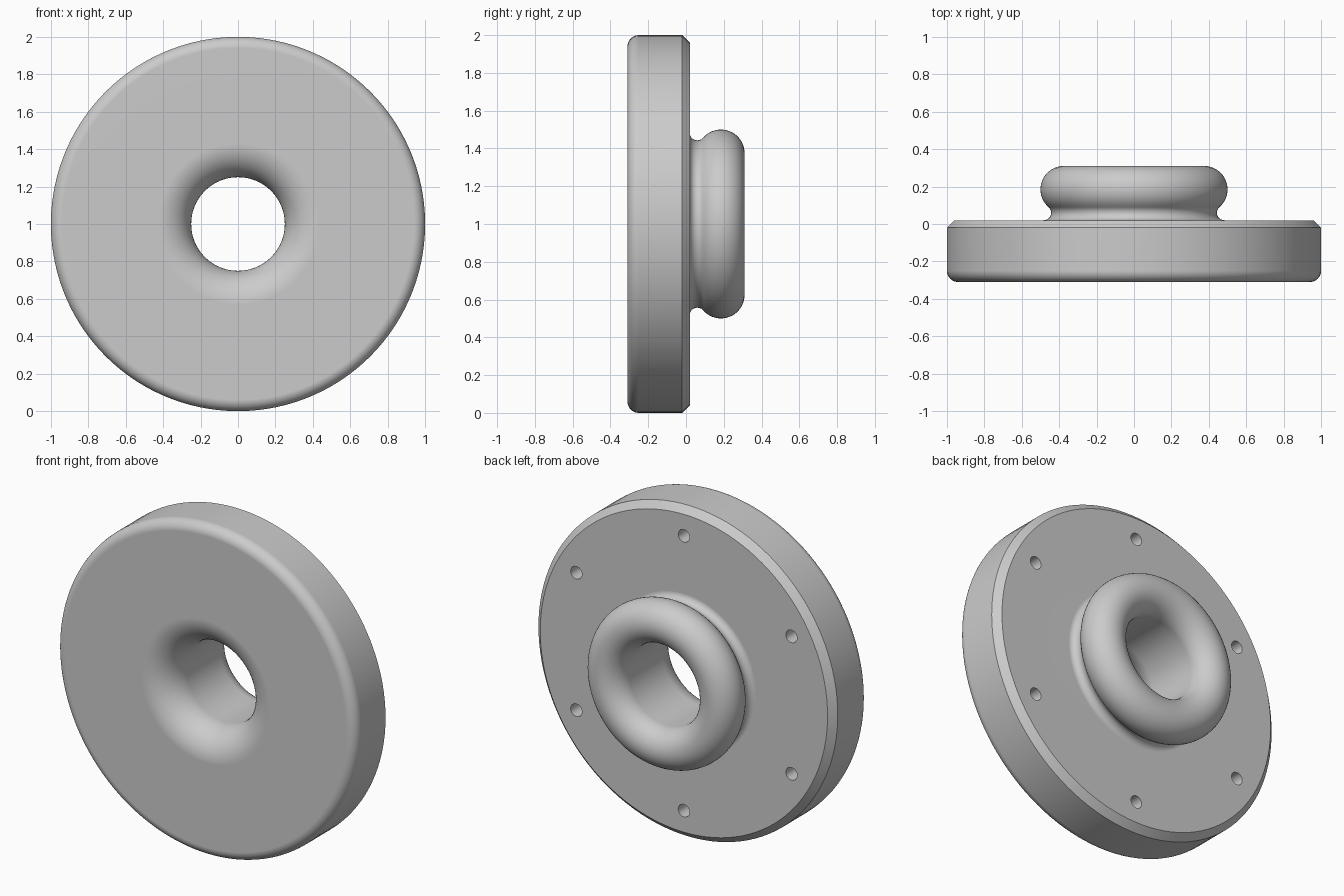
import bpy, bmesh
from math import sin, cos, pi, radians, sqrt, atan2, degrees
from mathutils import Matrix, Vector

cube = bpy.data.objects.get("Cube")
if cube:
    bpy.data.objects.remove(cube, do_unlink=True)

GREY = (0.6, 0.6, 0.6, 1)
mat = bpy.data.materials.new("light grey")
mat.use_nodes = True
mat.diffuse_color = GREY
mat.node_tree.nodes["Principled BSDF"].inputs["Base Color"].default_value = GREY


def arc(r, y, rad, start, end, steps):
    """Points of an arc in the (radius, depth) half plane."""
    angles = [radians(start + (end - start) * i / steps) for i in range(steps + 1)]
    return [(r + rad * cos(a), y + rad * sin(a)) for a in angles]


def add_object(name, bm):
    mesh = bpy.data.meshes.new(name)
    bmesh.ops.recalc_face_normals(bm, faces=bm.faces)
    bm.to_mesh(mesh)
    bm.free()
    obj = bpy.data.objects.new(name, mesh)
    obj.data.materials.append(mat)
    bpy.context.collection.objects.link(obj)
    return obj


# Main dimensions
FRONT, SEAT, BACK = -0.31, 0.02, 0.31
BORE, LIP, FILLET, EDGE, FLARE, CHAMFER = 0.25, 0.125, 0.04, 0.06, 0.18, 0.04
lip_r, lip_y = BORE + LIP, BACK - LIP
neck_y = SEAT + FILLET
neck_r = lip_r + sqrt((LIP + FILLET) ** 2 - (lip_y - neck_y) ** 2)
join = degrees(atan2(lip_y - neck_y, lip_r - neck_r))

# Cross-section: flared bore, rounded rim, chamfer, necked rounded collar
profile = arc(BORE + FLARE, FRONT + FLARE, FLARE, 180, 270, 14)
profile += arc(1 - EDGE, FRONT + EDGE, EDGE, -90, 0, 8)
profile += [(1, SEAT - CHAMFER), (1 - CHAMFER, SEAT)]
profile += arc(neck_r, neck_y, FILLET, 270, join, 8)
profile += arc(lip_r, lip_y, LIP, join - 180, 180, 26)[1:]

# Flanged body, revolved about the depth axis
bm = bmesh.new()
verts = [bm.verts.new((r, y, 1)) for r, y in profile]
edges = [bm.edges.new((a, b)) for a, b in zip(verts, verts[1:] + verts[:1])]
bmesh.ops.spin(bm, geom=verts + edges, cent=(0, 0, 1), axis=(0, 1, 0),
               angle=2 * pi, steps=120, use_merge=True)
bmesh.ops.remove_doubles(bm, verts=bm.verts, dist=1e-5)
body = add_object("flanged_body", bm)

# Six blind bolt holes in the back of the flange
HOLE_CIRCLE, HOLE_R, HOLE_DEPTH = 0.83, 0.038, 0.2
bm = bmesh.new()
for i in range(6):
    a = radians(90 + 60 * i)
    place = Matrix.Translation(Vector((HOLE_CIRCLE * cos(a), SEAT, 1 + HOLE_CIRCLE * sin(a))))
    bmesh.ops.create_cone(bm, cap_ends=True, segments=24, radius1=HOLE_R, radius2=HOLE_R,
                          depth=2 * HOLE_DEPTH, matrix=place @ Matrix.Rotation(pi / 2, 4, 'X'))
cutter = add_object("bolt_hole_cutter", bm)
cutter.hide_render = True

bpy.ops.object.select_all(action='DESELECT')
body.select_set(True)
bpy.context.view_layer.objects.active = body
cut = body.modifiers.new("bolt holes", 'BOOLEAN')
cut.operation = 'DIFFERENCE'
cut.solver = 'EXACT'
cut.object = cutter
bpy.ops.object.modifier_apply(modifier=cut.name)
bpy.data.objects.remove(cutter, do_unlink=True)

# Smooth curves, crisp chamfer and hole edges
bpy.ops.object.shade_smooth_by_angle(angle=radians(30))
weighted = body.modifiers.new("weighted normals", 'WEIGHTED_NORMAL')
weighted.keep_sharp = True
